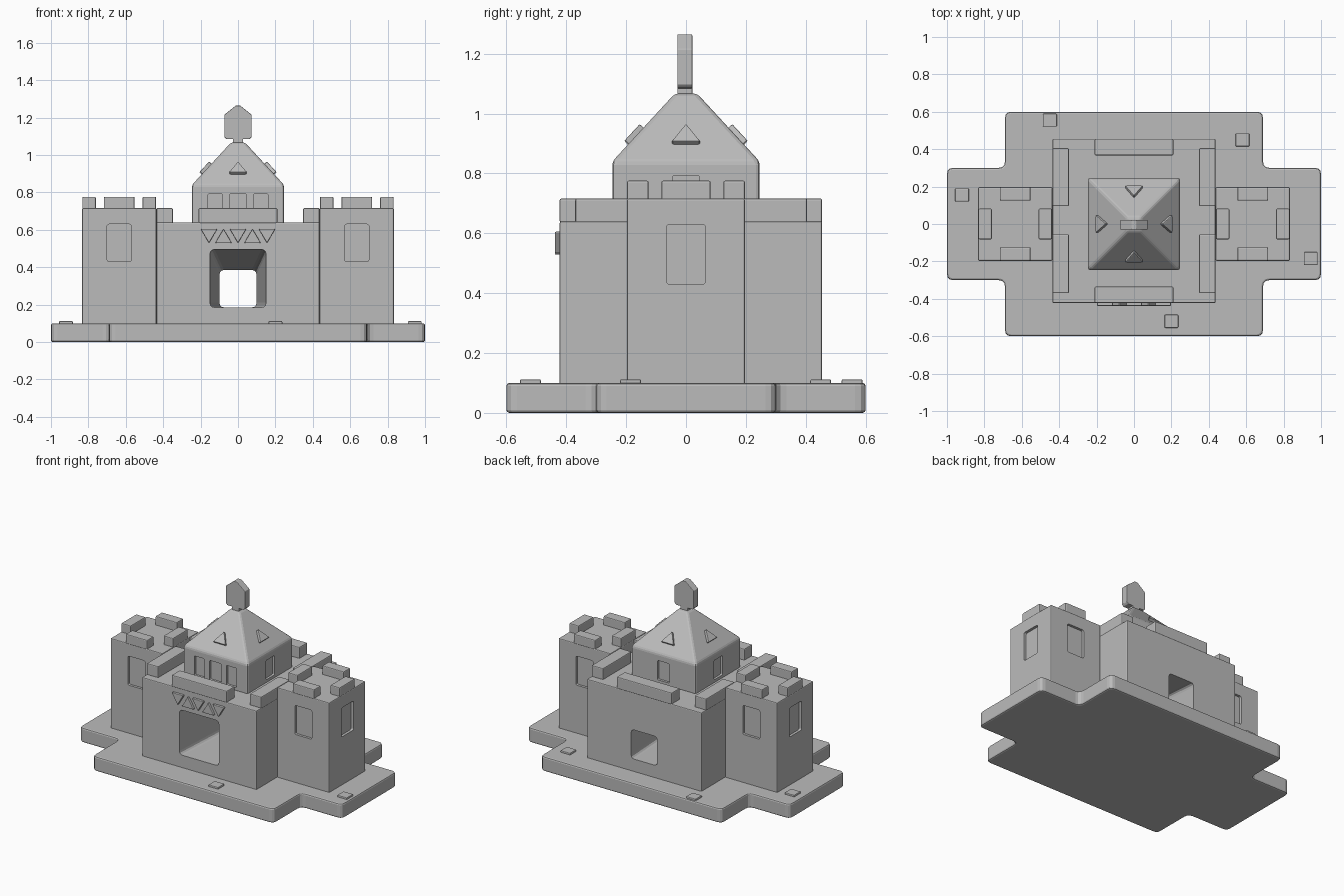
import bpy, bmesh, math
from mathutils import Matrix, Vector

if "Cube" in bpy.data.objects:
    bpy.data.objects.remove(bpy.data.objects["Cube"])

stone = bpy.data.materials.new("stone_grey")
stone.diffuse_color = (0.5, 0.5, 0.5, 1)
stone.use_nodes = True
stone.node_tree.nodes["Principled BSDF"].inputs["Base Color"].default_value = stone.diffuse_color


def round_poly(pts, r, n=3):
    """Replace every corner of a 2D outline with a small curve."""
    out = []
    for i, p in enumerate(pts):
        p, a, b = Vector(p), Vector(pts[i - 1]), Vector(pts[(i + 1) % len(pts)])
        s, e = p + (a - p).normalized() * r, p + (b - p).normalized() * r
        for k in range(n + 1):
            t = k / n
            out.append(tuple(s * (1 - t) ** 2 + p * 2 * t * (1 - t) + e * t * t))
    return out


def rect(x0, x1, y0, y1):
    return [(x0, y0), (x1, y0), (x1, y1), (x0, y1)]


def loft(name, rings, bevel=0.0, seg=2, mat=None):
    """Skin equal rings of 3D points and cap both ends."""
    bm = bmesh.new()
    vs = [[bm.verts.new(p) for p in ring] for ring in rings]
    n = len(vs[0])
    for a, b in zip(vs, vs[1:]):
        for i in range(n):
            bm.faces.new((a[i], a[(i + 1) % n], b[(i + 1) % n], b[i]))
    bm.faces.new(vs[0][::-1])
    bm.faces.new(vs[-1])
    bmesh.ops.recalc_face_normals(bm, faces=bm.faces[:])
    if bevel:
        edges = [e for e in bm.edges if e.calc_face_angle(0) > math.radians(35)]
        bmesh.ops.bevel(bm, geom=edges, offset=bevel, segments=seg,
                        profile=0.5, affect='EDGES')
    if mat:
        bm.transform(mat)
    me = bpy.data.meshes.new(name)
    bm.to_mesh(me)
    bm.free()
    me.materials.append(stone)
    ob = bpy.data.objects.new(name, me)
    bpy.context.collection.objects.link(ob)
    return ob


def box(name, x0, x1, y0, y1, z0, z1, bevel=0.006):
    r = rect(x0, x1, y0, y1)
    return loft(name, [[(x, y, z) for x, y in r] for z in (z0, z1)], bevel)


def plate(name, pts, y0, y1, bevel=0.0, mat=None):
    """Prism from an x-z outline, running along y."""
    return loft(name, [[(x, y, z) for x, z in pts] for y in (y0, y1)], bevel, 2, mat)


def cut(ob, cutters):
    for c in cutters:
        c.hide_render = True
        m = ob.modifiers.new("cut", 'BOOLEAN')
        m.operation, m.object, m.solver = 'DIFFERENCE', c, 'EXACT'
    bpy.context.view_layer.update()
    ev = ob.evaluated_get(bpy.context.evaluated_depsgraph_get())
    me = bpy.data.meshes.new_from_object(ev)
    ob.modifiers.clear()
    ob.data = me
    for c in cutters:
        bpy.data.objects.remove(c)


def spin(k, x=0, y=0):
    return Matrix.Translation((x, y, 0)) @ Matrix.Rotation(k * math.pi / 2, 4, 'Z')


# Cross-shaped base slab
q = [(1, -.3), (1, .3), (.69, .3), (.69, .6), (-.69, .6), (-.69, .3),
     (-1, .3), (-1, -.3), (-.69, -.3), (-.69, -.6), (.69, -.6), (.69, -.3)]
q = round_poly(q, 0.035)
loft("base", [[(x, y, z) for x, y in q] for z in (0, .1)], 0.01)

# Loose paving stones
for x, y in [(-.45, .555), (.58, .45), (-.92, .155), (.945, -.185), (.2, -.52)]:
    box("paving_stone", x - .037, x + .037, y - .035, y + .035, .09, .112, .005)

# Keep with a tapering gate passage
keep = box("keep", -.436, .436, -.422, .455, .09, .64)
gate = [[(x, y, z) for x, z in round_poly(rect(-w, w, .185, t), .025)]
        for y, w, t in ((-.51, .155, .506), (.5425, .094, .374))]
cut(keep, [loft("gate_cutter", gate)])

# Keep battlements
for y0, y1 in ((-.422, -.335), (.367, .455)):
    box("keep_merlon", -.21, .21, y0, y1, .635, .716)
for s in (-1, 1):
    x0, x1 = sorted((s * .436, s * .348))
    for y0, y1 in ((-.37, -.055), (.095, .405)):
        box("keep_merlon", x0, x1, y0, y1, .635, .716)

# Triangle frieze above the gate
for i in range(5):
    x, s = (i - 2) * .0775, 1 if i % 2 else -1
    tri = [(x - .045, .567 - s * .038), (x + .045, .567 - s * .038), (x, .567 + s * .038)]
    plate("gate_triangle", round_poly(tri, .008), -.438, -.41, .004)

# Side towers with windows and battlements
for s in (-1, 1):
    c = s * .635
    tower = box("tower", c - .198, c + .198, -.197, .197, .09, .716)
    win = round_poly(rect(-.065, .065, .43, .63), .012)
    sides = (0, 2, 1 if s > 0 else 3)
    cut(tower, [plate("window_cutter", win, -.3, -.18, 0, spin(k, c)) for k in sides])
    for k in range(4):
        pts = rect(-.082, .082, .71, .776)
        plate("tower_merlon", pts, -.197, -.125, .006, spin(k, c))

# Central turret with pyramid roof
prof = [(.246, .63), (.246, .84), (.037, 1.067)]
turret = loft("turret", [[(x, y, z) for x, y in rect(-r, r, -r, r)] for r, z in prof], .012)
small = round_poly(rect(-.045, .045, .66, .793), .008)
cuts = [plate("window_cutter", small, -.3, -.23, 0, spin(k)) for k in range(4)]
for s in (-1, 1):
    side = round_poly(rect(s * .122 - .038, s * .122 + .038, .66, .793), .008)
    cuts.append(plate("window_cutter", side, -.3, -.23))
cut(turret, cuts)

# Raised triangles on the roof slopes
slope = math.atan2(.227, .209)
tilt = Matrix.Translation((0, -.168, .925)) @ Matrix.Rotation(slope - math.pi / 2, 4, 'X')
tri = round_poly([(-.048, -.038), (.048, -.038), (0, .042)], .008)
for k in range(4):
    plate("roof_triangle", tri, -.017, .02, .004, spin(k) @ tilt)

# Finial on the roof
fin = [(-.027, 1.04), (.027, 1.04), (.027, 1.085), (.062, 1.085), (.073, 1.096), (.073, 1.215),
       (.012, 1.264), (-.012, 1.264), (-.073, 1.215), (-.073, 1.096), (-.062, 1.085), (-.027, 1.085)]
plate("finial", fin, -.029, .021, .003)
